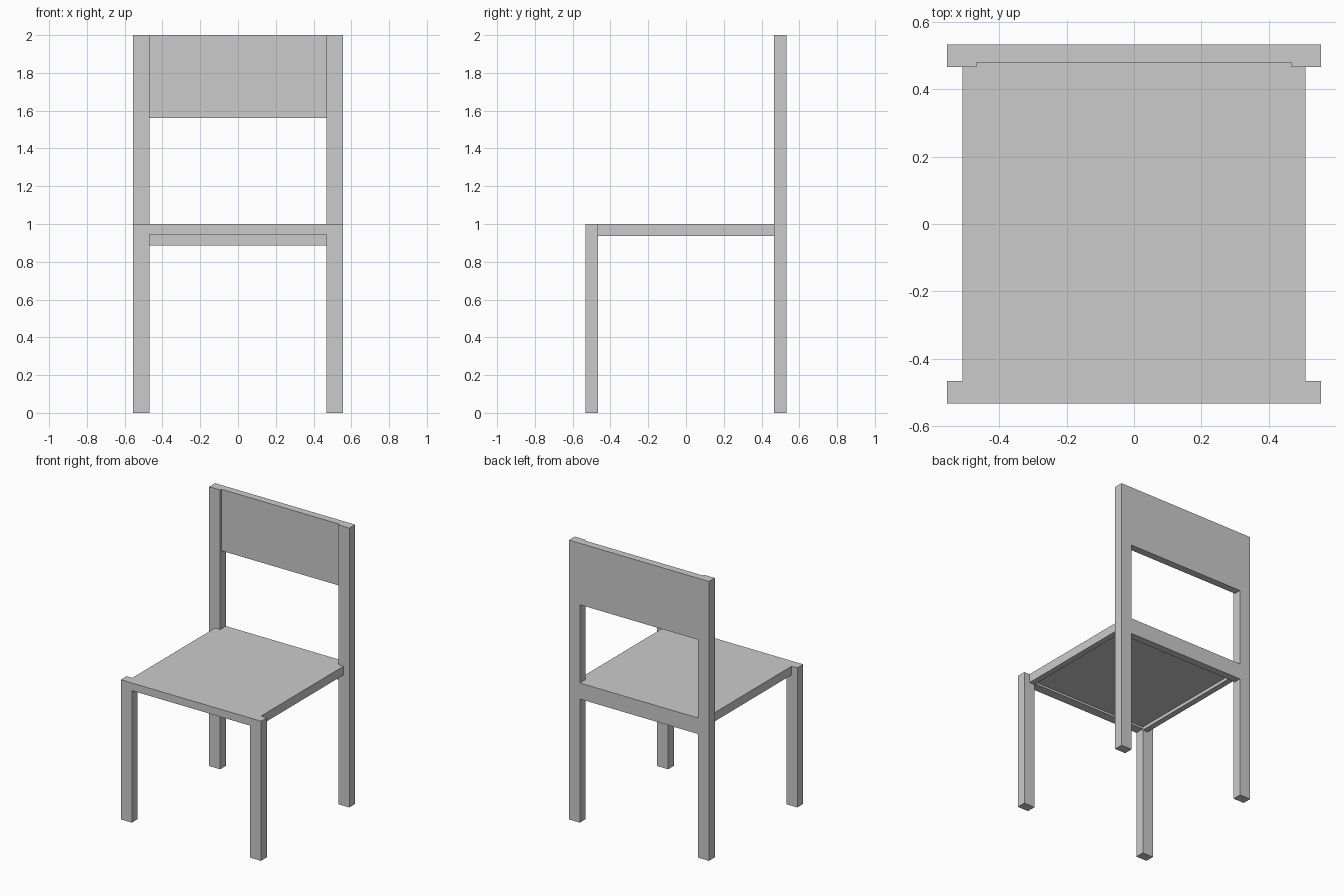
import bpy

# Remove the default cube
cube = bpy.data.objects.get("Cube")
if cube:
    bpy.data.objects.remove(cube, do_unlink=True)

# Single flat grey
grey = bpy.data.materials.new("plain grey")
grey.use_nodes = True
COLOUR = (0.6, 0.6, 0.6, 1)
grey.diffuse_color = COLOUR
grey.node_tree.nodes["Principled BSDF"].inputs["Base Color"].default_value = COLOUR


def box(name, x, y, z):
    """Box spanning the given (min, max) range on each axis."""
    spans = (x, y, z)
    bpy.ops.mesh.primitive_cube_add(size=1, location=[(a + b) / 2 for a, b in spans])
    obj = bpy.context.object
    obj.name = name
    obj.scale = [b - a for a, b in spans]
    bpy.ops.object.transform_apply(location=False, rotation=False, scale=True)
    obj.data.materials.append(grey)
    return obj


OUT, INNER = 0.555, 0.468      # leg outer and inner x
BACK, LEG_Y = 0.533, 0.467     # leg outer and inner y
SEAT_X, SEAT_TOP, TOP = 0.51, 1.0, 2.0
PANEL_Y = 0.48                 # recessed front of the back rails

# Legs and side rails, mirrored left and right
for side, s in (("left", 1), ("right", -1)):
    leg_x = sorted((s * INNER, s * OUT))
    rail_x = sorted((s * INNER, s * SEAT_X))
    box(f"{side}_front_leg", leg_x, (-BACK, -LEG_Y), (0, SEAT_TOP))
    box(f"{side}_back_post", leg_x, (LEG_Y, BACK), (0, TOP))
    box(f"{side}_seat_rail", rail_x, (-LEG_Y, LEG_Y), (0.937, SEAT_TOP))

# Rails and panel between the legs
between = (-INNER, INNER)
box("front_rail", between, (-BACK, -LEG_Y), (0.945, SEAT_TOP))
box("back_rail", between, (PANEL_Y, BACK), (0.885, SEAT_TOP))
box("backrest_panel", between, (PANEL_Y, BACK), (1.56, TOP))

# Thin seat board, recessed underneath
box("seat", between, (-LEG_Y, PANEL_Y), (0.96, SEAT_TOP))
